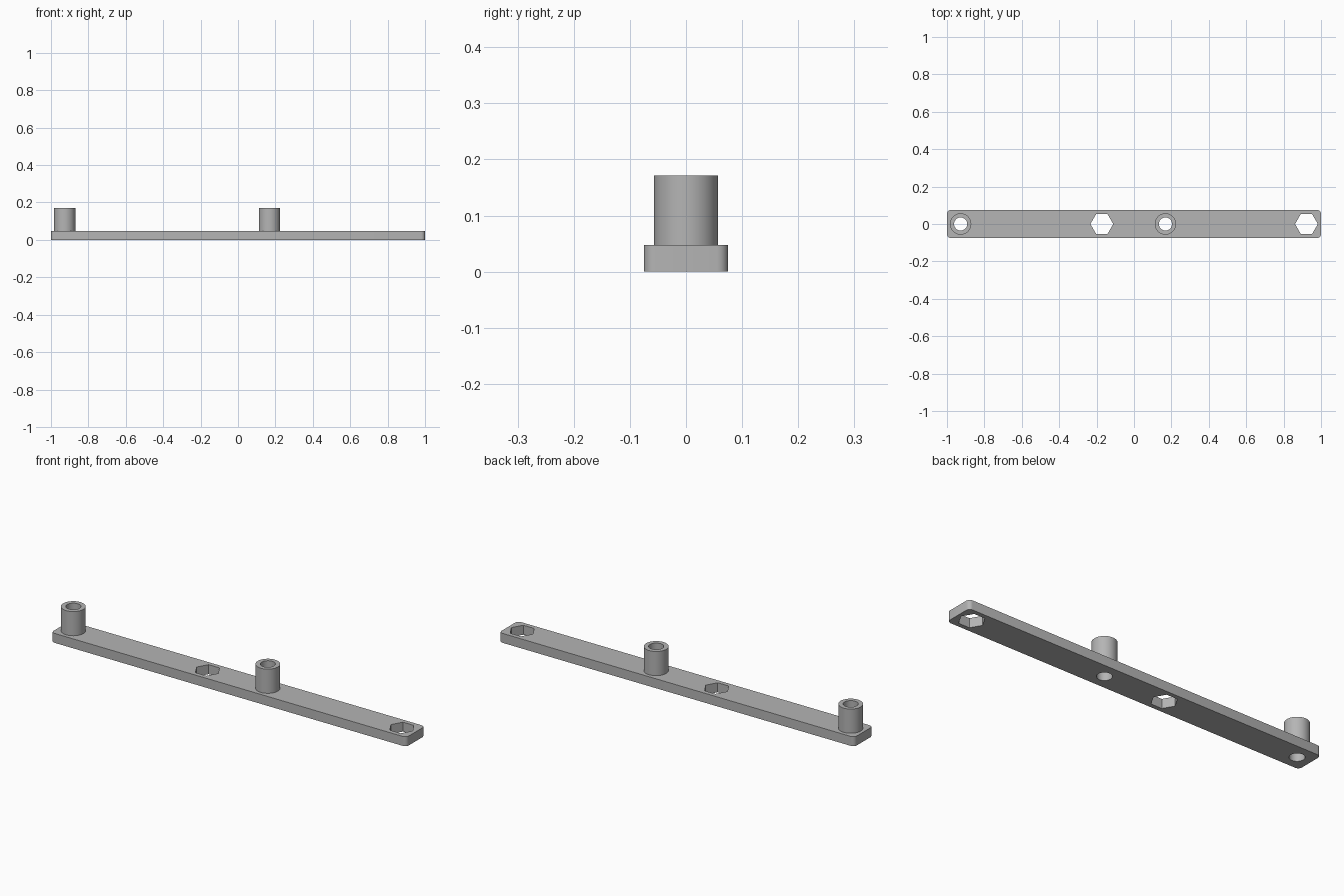
import bpy, bmesh, math

if "Cube" in bpy.data.objects:
    bpy.data.objects.remove(bpy.data.objects["Cube"])

BAR_H, POST_H = 0.048, 0.171
POSTS = (-0.927, 0.168)
HEXES = (-0.172, 0.922)

grey = bpy.data.materials.new("grey plastic")
grey.diffuse_color = (0.46, 0.46, 0.46, 1)
grey.use_nodes = True
grey.node_tree.nodes["Principled BSDF"].inputs["Base Color"].default_value = grey.diffuse_color


def ring(x, r, n):
    return [(x + r * math.cos(2 * math.pi * i / n), r * math.sin(2 * math.pi * i / n)) for i in range(n)]


def rounded_rect(hx, hy, r, n=5):
    pts = []
    for k, (sx, sy) in enumerate(((1, 1), (-1, 1), (-1, -1), (1, -1))):
        for i in range(n + 1):
            a = (k + i / n) * math.pi / 2
            pts.append((sx * (hx - r) + r * math.cos(a), sy * (hy - r) + r * math.sin(a)))
    return pts


def prism(name, loops, z0, z1):
    """Extrude an outline with holes; the first loop is the outside."""
    bm = bmesh.new()
    edges = []
    for pts in loops:
        vs = [bm.verts.new((x, y, z0)) for x, y in pts]
        edges += [bm.edges.new((vs[i], vs[(i + 1) % len(vs)])) for i in range(len(vs))]
    bmesh.ops.triangle_fill(bm, edges=edges, use_beauty=True)
    up = bmesh.ops.extrude_face_region(bm, geom=bm.faces[:], use_keep_orig=True)
    bmesh.ops.translate(bm, vec=(0, 0, z1 - z0), verts=[g for g in up["geom"] if isinstance(g, bmesh.types.BMVert)])
    bmesh.ops.recalc_face_normals(bm, faces=bm.faces[:])
    me = bpy.data.meshes.new(name)
    bm.to_mesh(me)
    bm.free()
    me.materials.append(grey)
    ob = bpy.data.objects.new(name, me)
    bpy.context.collection.objects.link(ob)
    bpy.ops.object.select_all(action='DESELECT')
    ob.select_set(True)
    bpy.context.view_layer.objects.active = ob
    bpy.ops.object.shade_smooth_by_angle(angle=math.radians(30))


# Flat bar with round holes under the posts and hexagonal nut holes
prism("bar", [rounded_rect(1.0, 0.075, 0.02)]
      + [ring(x, 0.035, 48) for x in POSTS]
      + [ring(x, 0.061, 6) for x in HEXES], 0, BAR_H)

# Hollow standoff posts
for x in POSTS:
    prism("standoff_post", [ring(x, 0.057, 48), ring(x, 0.035, 48)], BAR_H, POST_H)
